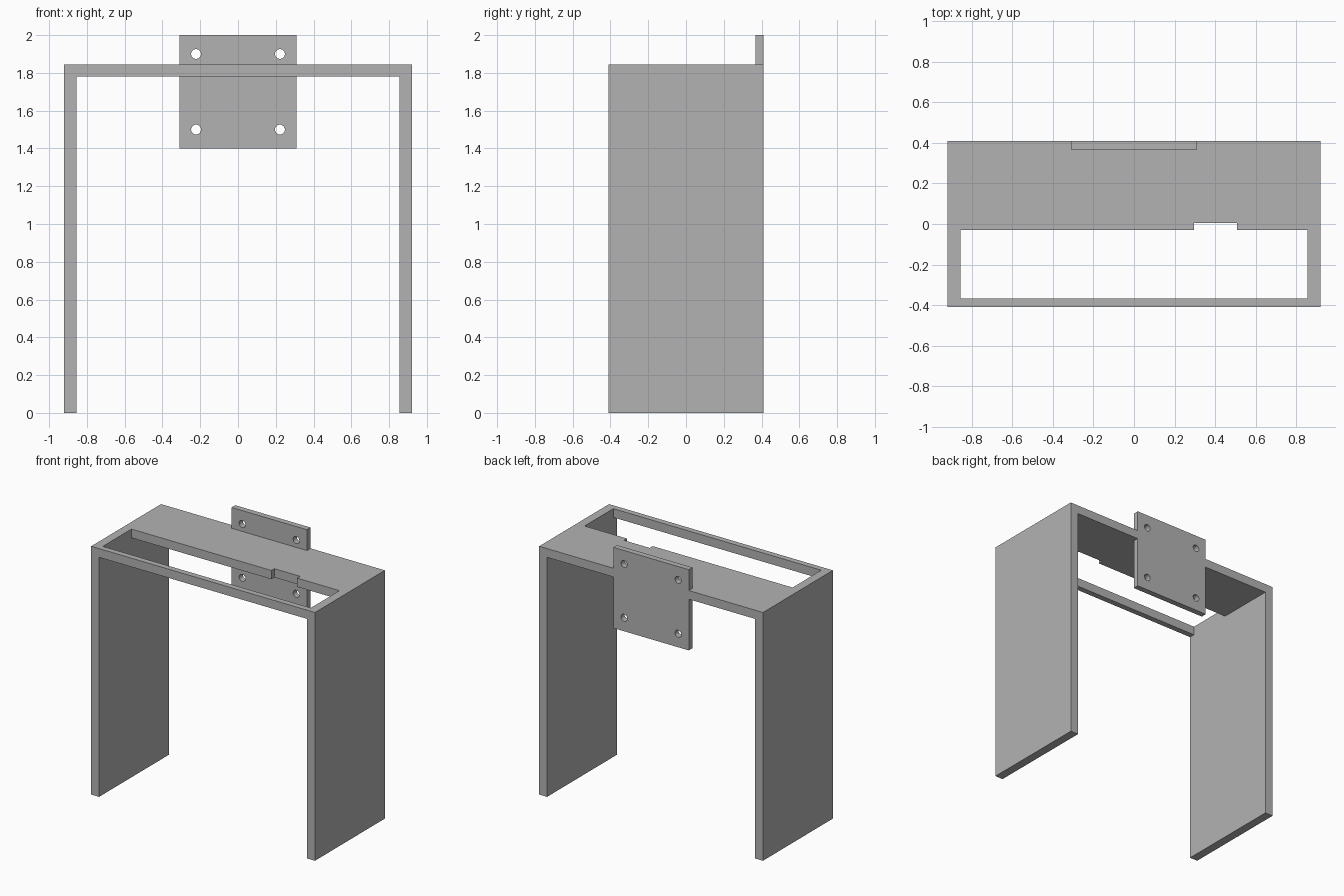
import bpy, bmesh

if "Cube" in bpy.data.objects:
    bpy.data.objects.remove(bpy.data.objects["Cube"], do_unlink=True)

grey = bpy.data.materials.new("plain_grey")
grey.use_nodes = True
colour = (0.45, 0.45, 0.45, 1)
grey.diffuse_color = colour
grey.node_tree.nodes["Principled BSDF"].inputs["Base Color"].default_value = colour


def prism(name, outline, offset, depth):
    """Extrude a flat outline along the depth vector."""
    bm = bmesh.new()
    face = bm.faces.new([bm.verts.new([c + o for c, o in zip(p, offset)]) for p in outline])
    top = bmesh.ops.extrude_face_region(bm, geom=[face])["geom"]
    bmesh.ops.translate(bm, vec=depth, verts=[v for v in top if isinstance(v, bmesh.types.BMVert)])
    bmesh.ops.recalc_face_normals(bm, faces=bm.faces)
    mesh = bpy.data.meshes.new(name)
    bm.to_mesh(mesh)
    bm.free()
    mesh.materials.append(grey)
    obj = bpy.data.objects.new(name, mesh)
    bpy.context.collection.objects.link(obj)
    return obj


def combine(target, tool, operation):
    """Apply a boolean and discard the tool."""
    mod = target.modifiers.new("combine", "BOOLEAN")
    mod.operation, mod.object, mod.solver = operation, tool, "EXACT"
    bpy.context.view_layer.objects.active = target
    bpy.ops.object.modifier_apply(modifier=mod.name)
    bpy.data.objects.remove(tool, do_unlink=True)


W, D, H, T = 0.92, 0.41, 1.845, 0.065   # half width, half depth, height, wall
BACK = 0.367                            # front face of the mounting plate
INNER = W - T

# Side walls and top panel as one arch profile
arch = [(-W, 0), (-W, H), (W, H), (W, 0), (INNER, 0), (INNER, H - T), (-INNER, H - T), (-INNER, 0)]
bracket = prism("wall_bracket", [(x, 0, z) for x, z in arch], (0, -D, 0), (0, 2 * D, 0))

# Front slot with a small cable notch
slot = [(-INNER, -BACK), (INNER, -BACK), (INNER, -0.03), (0.507, -0.03),
        (0.507, 0.005), (0.295, 0.005), (0.295, -0.03), (-INNER, -0.03)]
combine(bracket, prism("slot_cutter", [(x, y, 0) for x, y in slot], (0, 0, H - 2 * T), (0, 0, 3 * T)),
        "DIFFERENCE")

# Mounting plate, flush with the back
plate = [(-0.31, 1.4), (0.31, 1.4), (0.31, 2), (-0.31, 2)]
combine(bracket, prism("mounting_plate", [(x, 0, z) for x, z in plate], (0, BACK, 0), (0, D - BACK, 0)),
        "UNION")

# Screw holes
for x in (-0.222, 0.222):
    for z in (1.5, 1.9):
        bpy.ops.mesh.primitive_cylinder_add(vertices=32, radius=0.026, depth=0.2,
                                            location=(x, D, z), rotation=(1.5708, 0, 0))
        hole = bpy.context.object
        hole.data.materials.append(grey)
        combine(bracket, hole, "DIFFERENCE")

bpy.ops.object.select_all(action="DESELECT")
bracket.select_set(True)
bpy.context.view_layer.objects.active = bracket
bpy.ops.object.shade_smooth_by_angle(angle=0.5)
